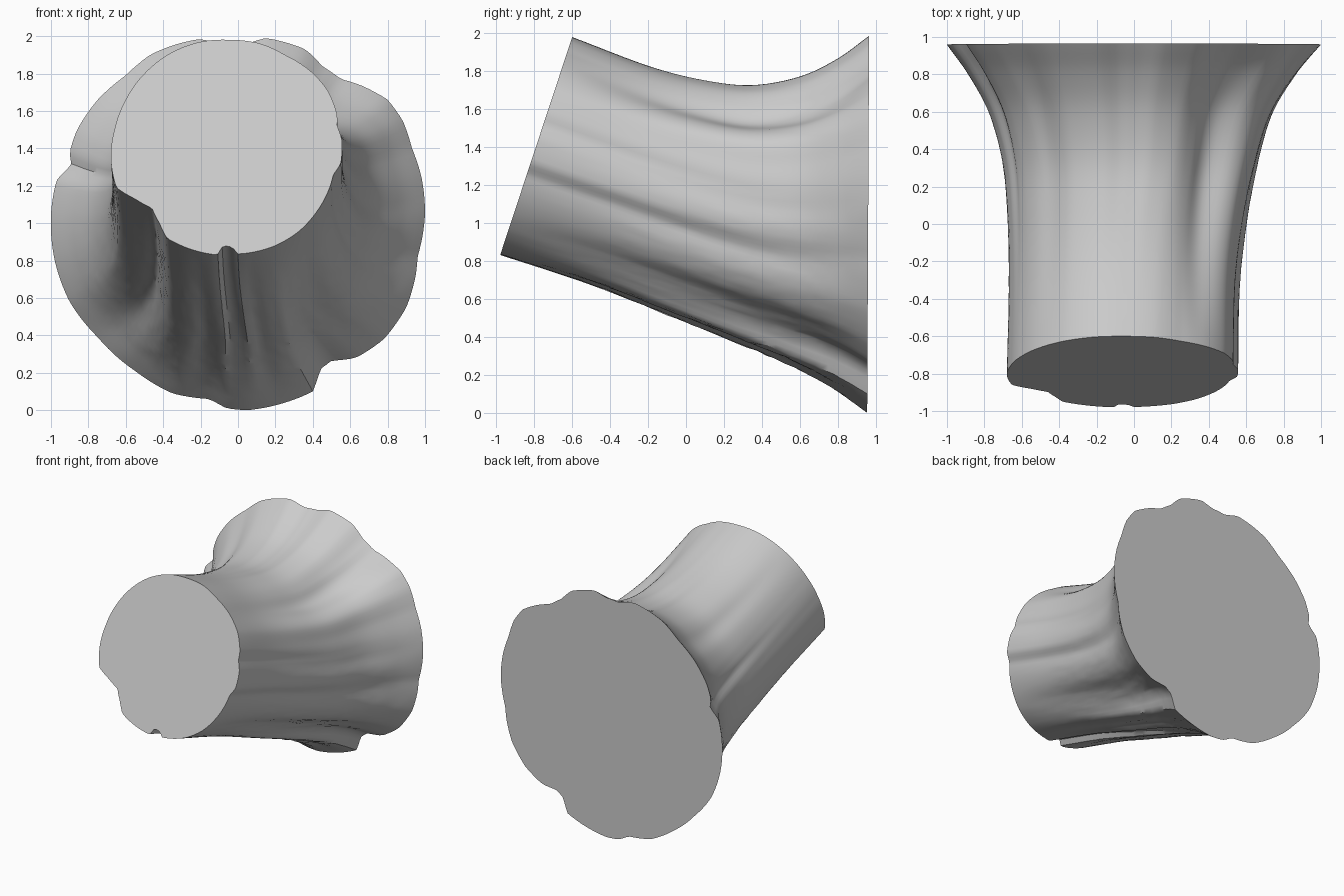
import bpy, bmesh, math, random

if "Cube" in bpy.data.objects:
    bpy.data.objects.remove(bpy.data.objects["Cube"])

random.seed(4)
# Sections along the trunk: y_top, z_top, y_bottom, z_bottom, x_left, x_right
SECTIONS = [(-.60, 1.98, -.98, .83, -.68, .55), (-.20, 1.83, -.50, .67, -.67, .56),
            (.10, 1.755, -.10, .51, -.675, .60), (.35, 1.73, .27, .36, -.70, .66),
            (.60, 1.775, .56, .235, -.77, .74), (.80, 1.87, .78, .12, -.88, .865),
            (.965, 1.99, .955, 0, -1, 1)]
# Outlines (x, z) of the small cut end and the flared end
CUT = [(-.05, 1.98), (.12, 1.96), (.25, 1.90), (.38, 1.82), (.48, 1.71), (.53, 1.58),
       (.53, 1.52), (.555, 1.45), (.55, 1.32), (.51, 1.26), (.49, 1.19), (.42, 1.06),
       (.33, .96), (.2, .88), (0, .835), (-.03, .87), (-.06, .88), (-.09, .87), (-.11, .83),
       (-.25, .86), (-.38, .92), (-.42, 1), (-.46, 1.08), (-.55, 1.13), (-.65, 1.19), (-.68, 1.35),
       (-.66, 1.5), (-.6, 1.66), (-.5, 1.8), (-.36, 1.91), (-.2, 1.97)]
FLARE = [(-.2, 1.985), (-.35, 1.95), (-.47, 1.9), (-.6, 1.79), (-.75, 1.66), (-.86, 1.5),
         (-.9, 1.38), (-.89, 1.31), (-.97, 1.23), (-1, 1.05), (-.98, .8), (-.9, .58),
         (-.75, .39), (-.55, .21), (-.35, .09), (-.15, .06), (-.06, .01), (.05, 0), (.25, .04),
         (.4, .1), (.44, .22), (.5, .265), (.63, .28), (.78, .38), (.9, .55), (.95, .72),
         (.96, .82), (1, 1.05), (.98, 1.25), (.93, 1.4), (.88, 1.55), (.8, 1.66), (.65, 1.74),
         (.55, 1.77), (.45, 1.84), (.36, 1.93), (.15, 1.99), (.05, 1.96), (-.08, 1.95)]
# Bark folds that swell mid-length: angle, width (degrees), depth
FOLDS = [(49, 9, -.09), (33, 8, .03), (222, 9, -.06), (256, 4, -.03), (282, 4, -.03),
         (296, 6, .015), (313, 9, -.06), (345, 6, -.025), (5, 5, -.02), (130, 6, -.02)]
N, RINGS = 180, 37


def radius_table(points, section):
    """Normalised radius of an outline at N even angles."""
    _, zt, _, zb, xl, xr = section
    polar = []
    for x, z in points:
        u, v = (2 * x - xl - xr) / (xr - xl), (2 * z - zt - zb) / (zt - zb)
        polar.append((math.atan2(v, u) % math.tau, math.hypot(u, v)))
    polar.sort()
    polar = [(polar[-1][0] - math.tau, polar[-1][1])] + polar + [(polar[0][0] + math.tau, polar[0][1])]
    out = []
    for i in range(N):
        a = i * math.tau / N
        for (a0, r0), (a1, r1) in zip(polar, polar[1:]):
            if a0 <= a < a1:
                out.append(r0 + (r1 - r0) * (a - a0) / (a1 - a0))
                break
    return out


def section_at(t):
    """Smooth interpolation through the sections."""
    s = t * (len(SECTIONS) - 1)
    i = min(int(s), len(SECTIONS) - 2)
    f = s - i
    p1, p2 = SECTIONS[i], SECTIONS[i + 1]
    p0 = SECTIONS[i - 1] if i else [2 * a - b for a, b in zip(p1, p2)]
    p3 = SECTIONS[i + 2] if i + 2 < len(SECTIONS) else [2 * b - a for a, b in zip(p1, p2)]
    return [.5 * (2 * b + (c - a) * f + (2 * a - 5 * b + 4 * c - d) * f * f
                  + (3 * b - a - 3 * c + d) * f ** 3) for a, b, c, d in zip(p0, p1, p2, p3)]


r_cut, r_flare = radius_table(CUT, SECTIONS[0]), radius_table(FLARE, SECTIONS[-1])
bm = bmesh.new()


def place(sec, u, v):
    yt, zt, yb, zb, xl, xr = sec
    k = (v + 1) / 2
    return bm.verts.new(((xl + xr) / 2 + u * (xr - xl) / 2, yb + (yt - yb) * k, zb + (zt - zb) * k))


# Fluted trunk wall, a little rougher on the underside
rings = []
for j in range(RINGS):
    t = j / (RINGS - 1)
    sec, w = section_at(t), t * t * (3 - 2 * t)
    ring = []
    for i in range(N):
        deg = i * 360 / N
        a = math.radians(deg)
        swell = math.sin(math.pi * t)
        r = r_cut[i] * (1 - w) + r_flare[i] * w
        for angle, width, depth in FOLDS:
            d = (deg - angle + 180) % 360 - 180
            r += depth * math.exp(-(d / width) ** 2) * swell
        r += random.uniform(-.004, .004) * swell * max(0, .3 - math.sin(a))
        ring.append(place(sec, r * math.cos(a), r * math.sin(a)))
    rings.append(ring)
for a, b in zip(rings, rings[1:]):
    for i in range(N):
        k = (i + 1) % N
        bm.faces.new((a[i], a[k], b[k], b[i]))

# Flat end caps
for ring, sec in ((rings[0], SECTIONS[0]), (rings[-1], SECTIONS[-1])):
    c = place(sec, 0, 0)
    for i in range(N):
        bm.faces.new((c, ring[i], ring[(i + 1) % N]))
bmesh.ops.recalc_face_normals(bm, faces=bm.faces[:])

mesh = bpy.data.meshes.new("tree_stump")
bm.to_mesh(mesh)
bm.free()
stump = bpy.data.objects.new("tree_stump", mesh)
bpy.context.collection.objects.link(stump)
bpy.context.view_layer.objects.active = stump
stump.select_set(True)
bpy.ops.object.shade_smooth_by_angle(angle=math.radians(35))
